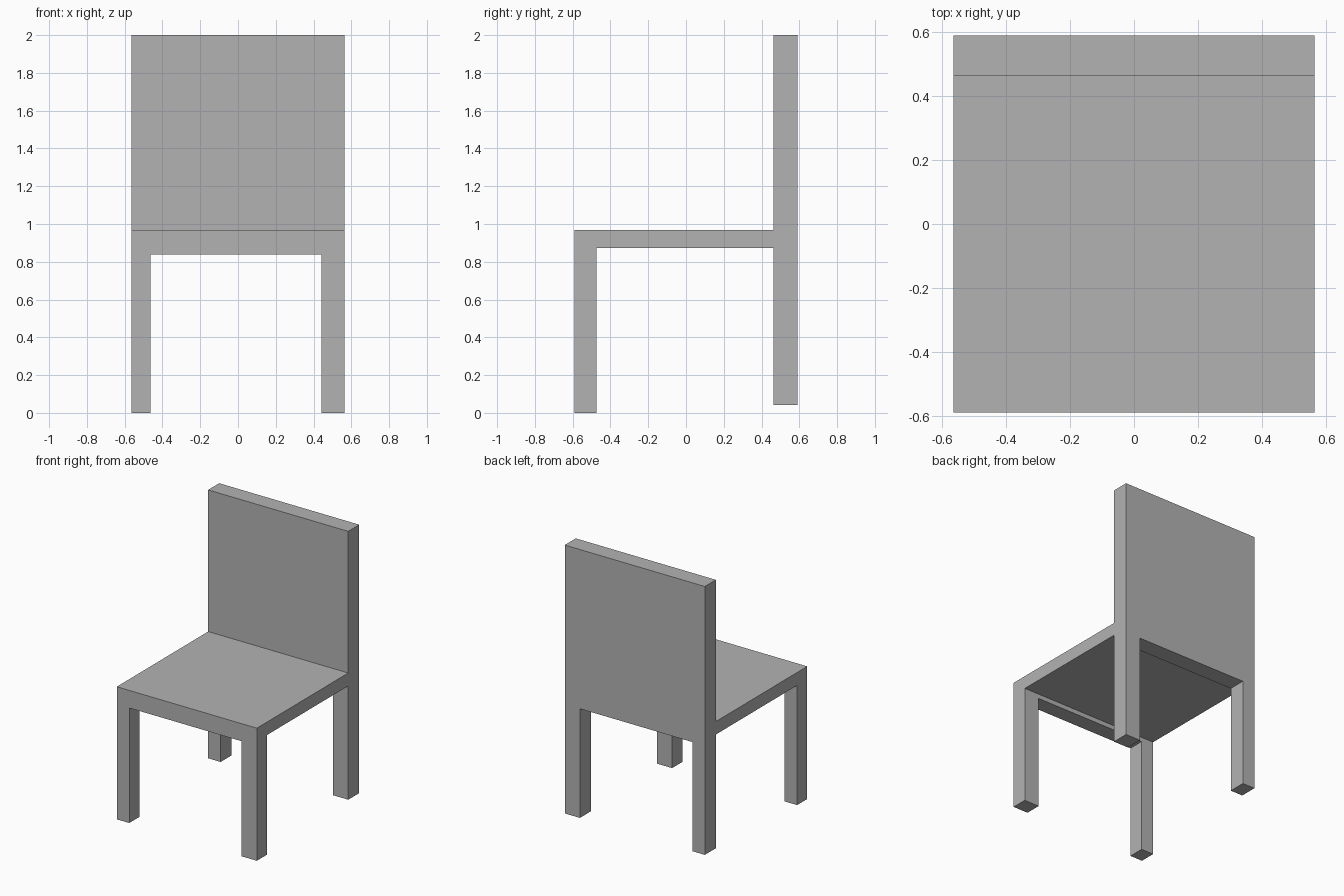
import bpy
import bmesh
from mathutils import Vector

cube = bpy.data.objects.get("Cube")
if cube:
    bpy.data.objects.remove(cube, do_unlink=True)

# One plain grey for the whole chair
grey = bpy.data.materials.new("plain_grey")
grey.use_nodes = True
colour = (0.45, 0.45, 0.45, 1)
grey.diffuse_color = colour
grey.node_tree.nodes["Principled BSDF"].inputs["Base Color"].default_value = colour


def box(name, x, y, z):
    """Flat-sided block spanning the given (low, high) ranges."""
    spans = (x, y, z)
    bm = bmesh.new()
    bmesh.ops.create_cube(bm, size=1)
    for v in bm.verts:
        v.co = Vector([hi if c > 0 else lo for c, (lo, hi) in zip(v.co, spans)])
    mesh = bpy.data.meshes.new(name)
    bm.to_mesh(mesh)
    bm.free()
    mesh.materials.append(grey)
    obj = bpy.data.objects.new(name, mesh)
    bpy.context.collection.objects.link(obj)
    return obj


# Shared dimensions
WIDTH = (-0.565, 0.565)
RIGHT_LEG = (WIDTH[0], -0.464)
LEFT_LEG = (0.443, WIDTH[1])
OPENING = (RIGHT_LEG[1], LEFT_LEG[0])
FRONT = (-0.59, -0.473)
BACK = (0.463, 0.59)
SEAT_TOP, SEAT_UNDER, APRON_UNDER = 0.967, 0.872, 0.839
BACK_FOOT = 0.043

# Seat slab and tall back panel
box("seat", WIDTH, (FRONT[0], BACK[0]), (SEAT_UNDER, SEAT_TOP))
box("back_panel", WIDTH, BACK, (APRON_UNDER, 2))

# Shallow rail under the front edge of the seat
box("front_apron", OPENING, FRONT, (APRON_UNDER, SEAT_UNDER))

# Legs: the back pair stops slightly short of the floor
for side, span in (("right", RIGHT_LEG), ("left", LEFT_LEG)):
    box(f"front_{side}_leg", span, FRONT, (0, SEAT_UNDER))
    box(f"back_{side}_leg", span, BACK, (BACK_FOOT, APRON_UNDER))
